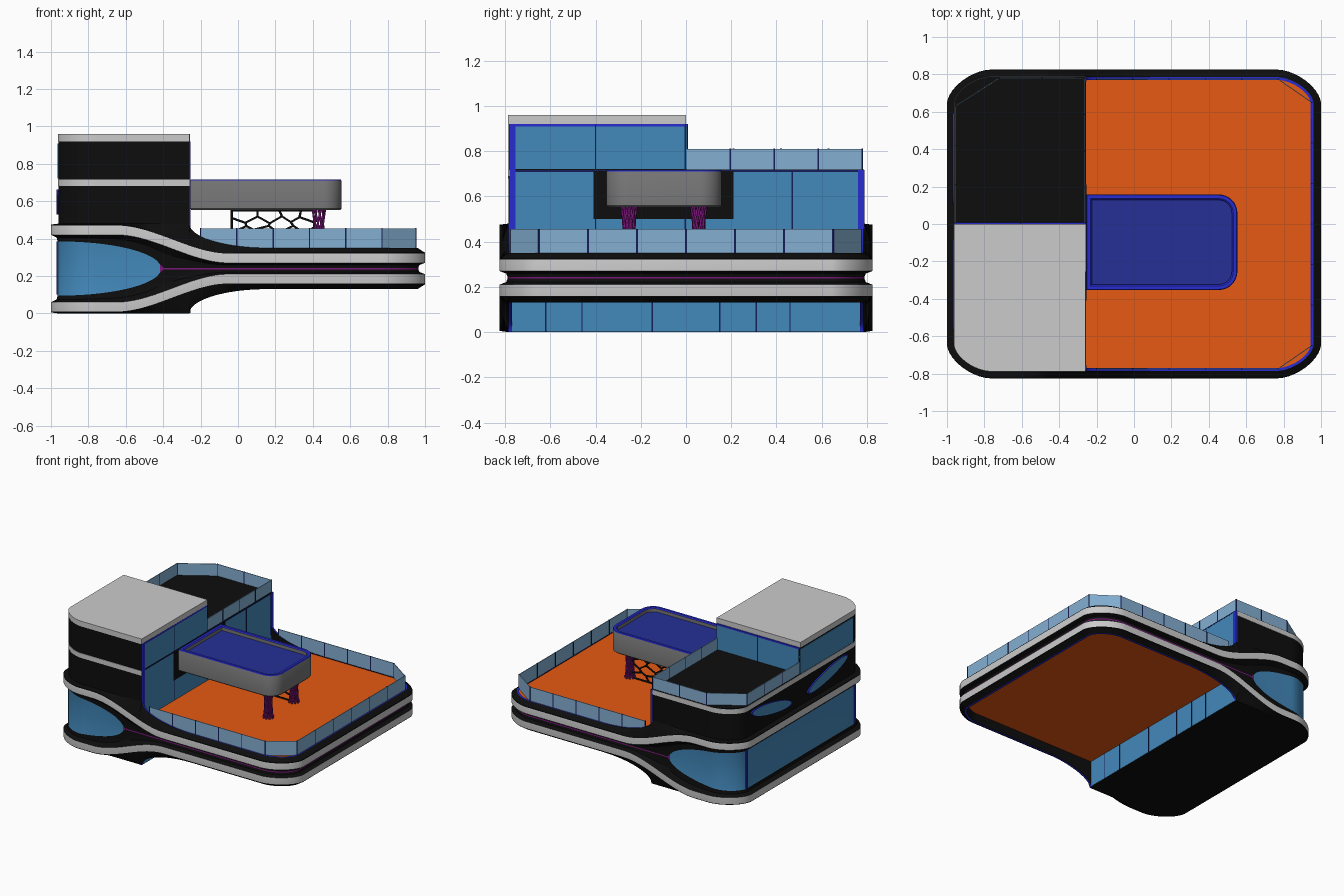
import bpy, math, random
from mathutils import Vector

if "Cube" in bpy.data.objects:
    bpy.data.objects.remove(bpy.data.objects["Cube"])

def mat(name, c):
    m = bpy.data.materials.new(name)
    m.diffuse_color = (*c, 1)
    m.use_nodes = True
    m.node_tree.nodes["Principled BSDF"].inputs["Base Color"].default_value = m.diffuse_color
    return m

BLACK = mat("black", (.004, .004, .004))
LIGHT = mat("light_grey", (.56, .56, .56))
GREY = mat("mid_grey", (.18, .18, .18))
ORANGE = mat("orange", (.8, .1, .006))
GLASS = mat("glass", (.055, .25, .5))
RAIL = mat("rail_glass", (.23, .43, .65))
BLUE = mat("blue_trim", (.02, .025, .62))
NAVY = mat("navy_mullion", (.008, .012, .1))
WATER = mat("water", (.018, .03, .3))
PURPLE = mat("purple", (.2, .008, .2))

def add(name, verts, faces, mats):
    me = bpy.data.meshes.new(name)
    me.from_pydata(verts, [], faces)
    used = list(dict.fromkeys(mats))
    for m in used:
        me.materials.append(m)
    for p, m in zip(me.polygons, mats):
        p.material_index = used.index(m)
    ob = bpy.data.objects.new(name, me)
    bpy.context.collection.objects.link(ob)
    return ob

def smooth(ob):
    bpy.ops.object.select_all(action='DESELECT')
    ob.select_set(True)
    bpy.context.view_layer.objects.active = ob
    bpy.ops.object.shade_smooth_by_angle(angle=math.radians(30))

def loft(name, rings, mats, caps=(None, None)):
    """Skin closed rings listed from top to bottom; a material may be a function of x."""
    n = len(rings[0])
    verts = [p for r in rings for p in r]
    faces, fm = [], []
    for k, m in enumerate(mats):
        for i in range(n):
            j = (i + 1) % n
            faces.append((k*n+i, (k+1)*n+i, (k+1)*n+j, k*n+j))
            fm.append(m((rings[k][i][0] + rings[k][j][0]) / 2) if callable(m) else m)
    if caps[0]:
        faces.append(tuple(range(n))); fm.append(caps[0])
    if caps[1]:
        faces.append(tuple(reversed(range((len(rings)-1)*n, len(rings)*n)))); fm.append(caps[1])
    ob = add(name, verts, faces, fm)
    smooth(ob)
    return ob

def prism(name, poly, z0, z1, m):
    return loft(name, [[(x, y, z) for x, y in poly] for z in (z1, z0)], [m], (m, m))

def box(name, x0, x1, y0, y1, z0, z1, m):
    return prism(name, [(x0, y0), (x1, y0), (x1, y1), (x0, y1)], z0, z1, m)

# Plan outline: rounded rectangle with slightly flattened corners, inset by i
XW = -.26
XS = [-.77 + .51*k/26 for k in range(26)] + [XW + .44*(k/20)**2 for k in range(21)] + [.4, .6, .77]

def plan(i):
    X, Y, rx, ry = .77, .645, .23 - i, .18 - i
    def arc(a0, sx, sy):
        out = []
        for k in range(1, 10):
            a = math.radians(a0 + 9*k)
            out.append((sx*(X + rx*abs(math.cos(a))**1.2), sy*(Y + ry*abs(math.sin(a))**1.2)))
        return out
    return ([(x, -Y-ry) for x in XS] + arc(270, 1, -1) + [(X+rx, -Y), (X+rx, Y)] + arc(0, 1, 1)
            + [(x, Y+ry) for x in reversed(XS)] + arc(90, -1, 1)
            + [(-X-rx, Y), (-X-rx, 0), (-X-rx, -Y)] + arc(180, -1, -1))

def part(i, test, extra=()):
    pts = [p for p in plan(i) if test(*p)] + list(extra)
    cx = sum(p[0] for p in pts)/len(pts)
    cy = sum(p[1] for p in pts)/len(pts)
    return sorted(pts, key=lambda p: math.atan2(p[1]-cy, p[0]-cx))

# Sweeping shell, symmetric about z = .24
def band(x):
    t = min(1, max(0, (x + .65)/.6))
    return .205 - .15*t*t*(3 - 2*t)
def eye(x):
    t = max(0, (x + .96)/.55)
    return max(.004, .145*math.sqrt(max(0, 1 - t*t)))
def edge(x):
    t = min(1, max(0, (x - XW)/.42))
    return .11 + .13*(1 - math.sqrt(1 - (1-t)**2))
upper = [(.055, lambda x: .04 if x > XW else edge(x)), (.055, edge), (.04, edge),
         (.001, lambda x: band(x) + .03), (0, lambda x: band(x) + .025), (0, lambda x: band(x) - .025),
         (.03, lambda x: .65*(band(x) - .028) + .35*eye(x)), (.036, eye)]
rings = [[(x, y, .24 + f(x)) for x, y in plan(i)] for i, f in upper]
rings += [[(x, y, .24 - f(x)) for x, y in plan(i)] for i, f in reversed(upper)]
half = [BLACK, lambda x: BLUE if x > XW else BLACK, BLACK, BLACK, LIGHT, BLACK, BLACK]
loft("sweeping_shell", rings, half + [lambda x: GLASS if x < -.41 else PURPLE] + half[::-1])

# Deck slab (recessed underneath) and ground floor
prism("deck_slab", part(.054, lambda x, y: x >= XW - 1e-6), .2, .345, ORANGE)
west = lambda x, y: x <= XW + 1e-6
prism("ground_floor", part(.045, west), 0, .004, BLACK)
box("lower_glass_wall", XW-.01, XW+.002, -.77, .77, .003, .21, GLASS)
for y in (-.62, -.46, -.15, .15, .31, .46):
    box("lower_mullion", XW, XW+.005, y-.003, y+.003, .003, .205, NAVY)

# Tower
prism("tower_middle", part(.04, west), .44, .69, BLACK)
prism("tower_band", part(.037, west), .68, .716, LIGHT)
prism("rear_terrace", part(.039, lambda x, y: west(x, y) and y >= 0, [(XW, 0)]), .71, .72, BLACK)
front = lambda x, y: west(x, y) and y <= 0
prism("tower_top", part(.04, front, [(XW, 0)]), .716, .925, BLACK)
prism("tower_roof", part(.037, front, [(XW+.003, 0)]), .92, .96, LIGHT)

# Tower glazing with frames
gx = XW + .002
box("deck_glass_wall", XW-.01, gx, -.78, .78, .34, .712, GLASS)
box("upper_east_glass", XW-.01, gx, -.78, 0, .722, .908, GLASS)
box("upper_north_glass", -.95, XW, -.01, .005, .722, .908, GLASS)
box("upper_west_glass", -.964, -.95, -.63, 0, .722, .908, GLASS)
for y, z0, z1 in ((-.767, .4, .92), (.775, .4, .716)):
    box("corner_frame", XW-.01, gx+.003, y-.014, y+.014, z0, z1, BLUE)
box("top_frame", XW-.01, gx+.001, -.78, 0, .908, .92, BLUE)
box("floor_frame", XW-.01, gx+.001, -.78, .78, .709, .716, NAVY)
for y, z0, z1 in ((-.4, .35, .92), (-.004, .35, .92), (.47, .35, .71)):
    box("wall_mullion", XW-.01, gx+.002, y-.003, y+.003, z0, z1, NAVY)
box("north_mullion", -.61, -.604, 0, .008, .72, .92, NAVY)
box("north_frame", -.96, XW, 0, .008, .908, .92, BLUE)
for y in (-.65, .65):
    box("west_glass_frame", -.97, -.955, y-.008, y+.008, .1, .385, BLUE)

# Tilted oval windows on the west wall
for cy, tilt in ((-.325, -.05), (.35, .05)):
    def oval(x, s):
        out = []
        for k in range(40):
            c, v = math.cos(k*math.pi/20), math.sin(k*math.pi/20)
            out.append((x, cy - s*.245*c, .595 + s*(.045*v - tilt*c)))
        return out
    loft("oval_window", [oval(-.97, .93), oval(-.97, 1), oval(-.955, 1)], [BLUE, BLUE], (GLASS, None))

# Glass railings
def railing(name, path, z0, z1, step):
    pts = []
    for a, b in zip(path, path[1:]):
        a, b = Vector(a), Vector(b)
        n = max(1, round((b - a).length/step))
        pts += [a.lerp(b, k/n) for k in range(n)]
    pts.append(Vector(path[-1]))
    n = len(pts)
    ob = add(name, [(p.x, p.y, z) for z in (z0, z1) for p in pts],
             [(i, i+1, n+i+1, n+i) for i in range(n-1)], [RAIL]*(n-1))
    s = ob.modifiers.new("thickness", 'SOLIDIFY')
    s.thickness, s.offset = .005, 0
    for p in pts:
        box(name + "_post", p.x-.0035, p.x+.0035, p.y-.0035, p.y+.0035, z0, z1+.001, NAVY)

railing("deck_railing", [(-.2, -.775), (.77, -.775), (.95, -.65), (.95, .65), (.77, .775), (-.2, .775)], .34, .455, .215)
railing("terrace_railing", [(-.955, 0), (-.955, .63), (-.72, .78), (-.265, .78), (-.265, 0)], .715, .81, .21)

# Cantilevered pool
def tub(i, z):
    x1, y0, y1, r = .553-i, -.353+i, .158-i, .1-i
    pts = [(-.255+i, y1, z), (-.255+i, y0, z)]
    for cy, a0 in ((y0+r, -90), (y1-r, 0)):
        for k in range(9):
            a = math.radians(a0 + k*11.25)
            pts.append((x1-r+r*math.cos(a), cy+r*math.sin(a), z))
    return pts
loft("pool", [tub(.03, .685), tub(.03, .71), tub(.022, .717), tub(.004, .717), tub(0, .71), tub(0, .56), tub(.006, .553)],
     [GREY, BLUE, BLUE, BLUE, GREY, GREY], (WATER, GREY))
box("pool_wall_frame", XW-.01, XW+.006, -.41, .21, .5, .712, BLACK)

# Lattice work made of round rods
def rods(name, lines, radius, m):
    cu = bpy.data.curves.new(name, 'CURVE')
    cu.dimensions = '3D'
    cu.bevel_depth, cu.bevel_resolution = radius, 1
    for pts in lines:
        sp = cu.splines.new('POLY')
        sp.points.add(len(pts) - 1)
        for p, q in zip(sp.points, pts):
            p.co = (*q, 1)
    cu.materials.append(m)
    bpy.context.collection.objects.link(bpy.data.objects.new(name, cu))

for cy in (-.252, .056):
    lines = []
    for k in range(9):
        for d in (-1, 1):
            line = []
            for j in range(9):
                t = j/8
                r = .024 + .011*(2*t - 1)**2
                a = k*2*math.pi/9 + d*t*1.6
                line.append((.432 + r*math.cos(a), cy + r*math.sin(a), .342 + .214*t))
            lines.append(line)
    rods("lattice_column", lines, .0055, PURPLE)

# Irregular cell screen under the pool
random.seed(4)
node = {}
for i in range(8):
    for j in range(5):
        jx = random.uniform(-.018, .018) if 0 < i < 7 else 0
        jz = random.uniform(-.01, .01) + (.011 if (i + j) % 2 else -.011) if 0 < j < 4 else 0
        node[i, j] = (-.033 + i*.063 + jx, .056, .348 + j*.051 + jz)
lines = [[node[i, j] for i in range(8)] for j in range(5)]
lines += [[node[i, j], node[i, j+1]] for i in range(8) for j in range(4) if i == 0 or (i + j) % 2]
rods("cell_screen", lines, .007, BLACK)
